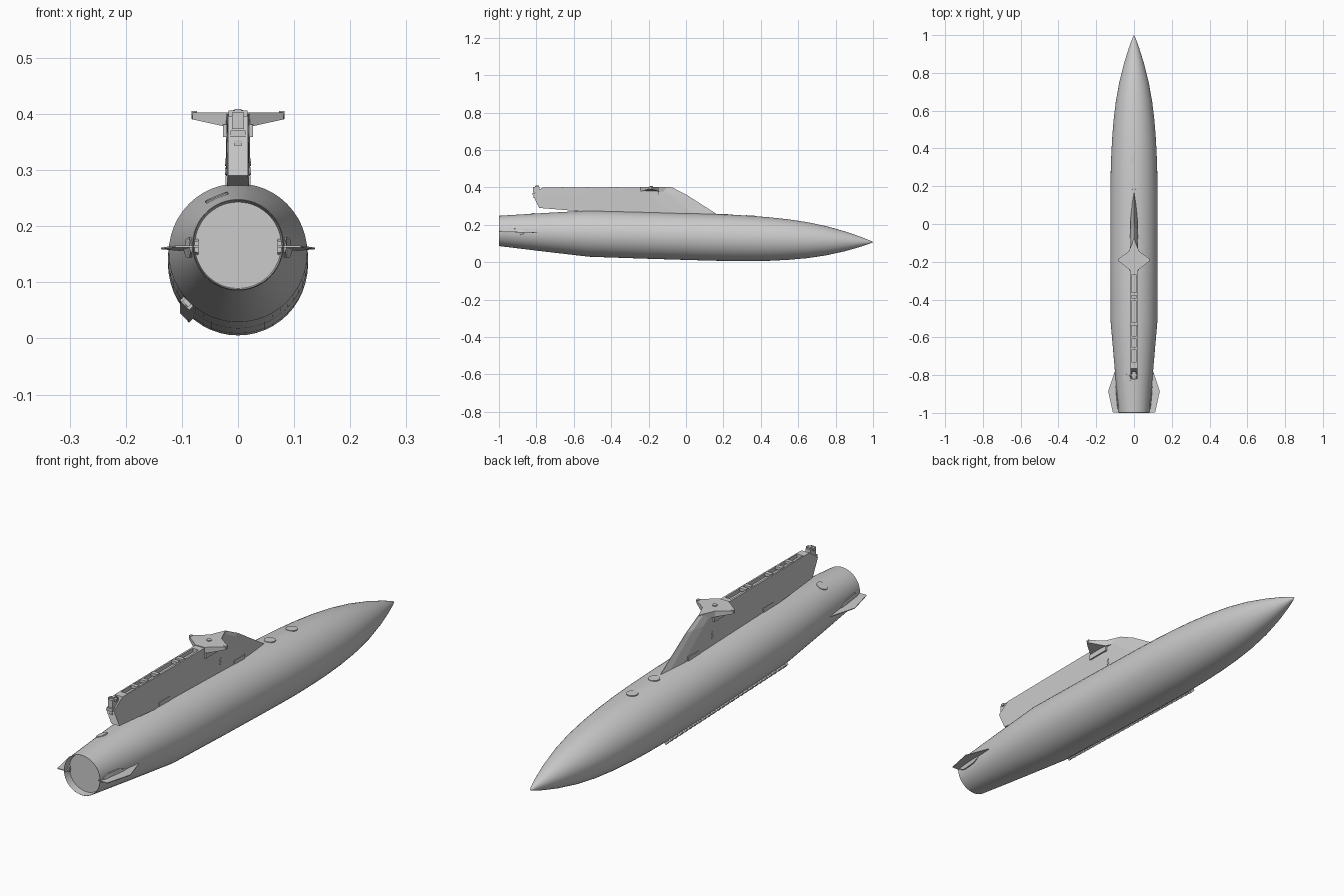
import bpy, bmesh, math
from mathutils import Matrix, Vector

cube = bpy.data.objects.get("Cube")
if cube:
    bpy.data.objects.remove(cube)

grey = bpy.data.materials.new("light_grey")
grey.use_nodes = True
COLOUR = (0.6, 0.6, 0.6, 1)
grey.diffuse_color = COLOUR
grey.node_tree.nodes["Principled BSDF"].inputs["Base Color"].default_value = COLOUR

SLOPE = -0.03  # the pod axis droops toward the nose


def axis(y):
    return 0.137 + SLOPE * y


def finish(name, bm, smooth=False):
    bmesh.ops.recalc_face_normals(bm, faces=bm.faces[:])
    mesh = bpy.data.meshes.new(name)
    bm.to_mesh(mesh)
    bm.free()
    mesh.materials.append(grey)
    obj = bpy.data.objects.new(name, mesh)
    bpy.context.collection.objects.link(obj)
    if smooth:
        bpy.ops.object.select_all(action="DESELECT")
        obj.select_set(True)
        bpy.context.view_layer.objects.active = obj
        bpy.ops.object.shade_smooth_by_angle(angle=math.radians(35))
    return obj


def add_box(bm, size, matrix):
    bmesh.ops.create_cube(bm, size=1, matrix=matrix @ Matrix.Diagonal((*size, 1)))


def box(name, size, centre):
    bm = bmesh.new()
    add_box(bm, size, Matrix.Translation(centre))
    return finish(name, bm)


def disc(name, radius, depth, matrix):
    bm = bmesh.new()
    bmesh.ops.create_cone(bm, cap_ends=True, segments=24, radius1=radius,
                          radius2=radius, depth=depth, matrix=matrix)
    return finish(name, bm)


def on_body(y, angle, radius):
    """Frame on the pod skin, local z pointing outward."""
    return (Matrix.Translation((0, y, axis(y))) @ Matrix.Rotation(SLOPE, 4, "X")
            @ Matrix.Rotation(angle, 4, "Y") @ Matrix.Translation((0, 0, radius)))


def loft(bm, rings, cap=True):
    """Skin a list of equal-length closed rings of points."""
    rows = [[bm.verts.new(p) for p in ring] for ring in rings]
    n = len(rows[0])
    for a, b in zip(rows, rows[1:]):
        for i in range(n):
            j = (i + 1) % n
            bm.faces.new((a[i], a[j], b[j], b[i]))
    if cap:
        bm.faces.new(rows[0])
        bm.faces.new(rows[-1])


# Pod body: turned profile with a recessed tail end
profile = [(-0.97, 0.0), (-0.97, 0.077), (-1, 0.080), (-0.999, 0.081), (-0.78, 0.101),
           (-0.52, 0.1235), (-0.2, 0.125), (0.1, 0.125), (0.25, 0.124), (0.35, 0.121),
           (0.45, 0.116), (0.55, 0.108), (0.65, 0.096), (0.75, 0.078), (0.85, 0.053),
           (0.93, 0.028), (0.98, 0.010), (1, 0.0)]
SIDES = 48
bm = bmesh.new()
loft(bm, [[(r * math.cos(t), y, axis(y) + r * math.sin(t))
           for t in (2 * math.pi * k / SIDES for k in range(SIDES))]
          for y, r in profile], cap=False)
bmesh.ops.remove_doubles(bm, verts=bm.verts[:], dist=0.0001)
finish("pod_body", bm, smooth=True)

# Pylon: swept leading edge, flat sides, pointed trailing edge
# columns: bottom y, bottom z, middle y, top y, half width
columns = [(0.175, 0.25, 0.0, -0.075, 0.001), (0.13, 0.245, -0.03, -0.10, 0.009),
           (0.06, 0.245, -0.09, -0.15, 0.017), (-0.05, 0.25, -0.2, -0.25, 0.021),
           (-0.52, 0.268, -0.52, -0.52, 0.020), (-0.785, 0.29, -0.82, -0.765, 0.018)]
bm = bmesh.new()
loft(bm, [[(-w, yb, zb), (w, yb, zb), (w, ym, 0.362), (w, yt, 0.4), (-w, yt, 0.4), (-w, ym, 0.362)]
          for yb, zb, ym, yt, w in columns])
pylon = finish("pylon", bm)

# Open channel along the top of the pylon
cutter = box("channel_cutter", (0.026, 0.46, 0.05), (0, -0.5, 0.41))
cutter.hide_render = True
cut = pylon.modifiers.new("channel", "BOOLEAN")
cut.operation = "DIFFERENCE"
cut.solver = "EXACT"
cut.object = cutter
bpy.context.view_layer.objects.active = pylon
bpy.ops.object.modifier_apply(modifier=cut.name)
bpy.data.objects.remove(cutter)

# Crossbars bridging the channel
bm = bmesh.new()
for y in (-0.66, -0.6, -0.53, -0.4, -0.37):
    add_box(bm, (0.03, 0.016, 0.012), Matrix.Translation((0, y, 0.397)))
finish("channel_crossbars", bm)

# Rear suspension fitting and its lower block
bm = bmesh.new()
for size, centre in (((0.022, 0.036, 0.030), (0, -0.80, 0.388)),
                     ((0.034, 0.014, 0.010), (0, -0.80, 0.401)),
                     ((0.012, 0.020, 0.014), (0, -0.795, 0.402)),
                     ((0.026, 0.020, 0.012), (0, -0.812, 0.365)),
                     ((0.014, 0.016, 0.012), (0, -0.808, 0.350))):
    add_box(bm, size, Matrix.Translation(centre))
finish("rear_fitting", bm)

# Sway brace: pointed plate with wings thinning to the tips
half = [(0, -0.08), (0.028, -0.145), (0.083, -0.185), (0.081, -0.197), (0.02, -0.245)]
outline = half + [(-x, y) for x, y in reversed(half[1:])]
bm = bmesh.new()
loft(bm, [[(x, y, 0.403) for x, y in outline],
          [(x, y, 0.377 + 0.22 * max(0, abs(x) - 0.02)) for x, y in outline]])
finish("sway_brace", bm)
disc("brace_bolt", 0.009, 0.008, Matrix.Translation((0, -0.185, 0.403)))
bm = bmesh.new()
for s in (-1, 1):
    add_box(bm, (0.012, 0.10, 0.022), Matrix.Translation((s * 0.021, -0.195, 0.37)))
    for x in (0.078,):
        add_box(bm, (0.010, 0.012, 0.008), Matrix.Translation((s * x, -0.19, 0.401)))
finish("brace_supports", bm)

# Feet joining pylon and pod
bm = bmesh.new()
for y in (-0.5, -0.02):
    add_box(bm, (0.044, 0.07, 0.022), Matrix.Translation((0, y, axis(y) + 0.127)))
finish("pylon_feet", bm)

# Small fastener caps on both pylon sides
for s, side in ((1, "left"), (-1, "right")):
    for i, z in enumerate((0.298, 0.314)):
        disc(f"{side}_pylon_cap_{i + 1}", 0.007, 0.004,
             Matrix.Translation((s * 0.021, -0.14, z)) @ Matrix.Rotation(math.pi / 2, 4, "Y"))

# Tail fins with root fairings
fin = [(0.07, -0.77), (0.102, -0.78), (0.137, -0.885), (0.112, -0.997), (0.07, -0.997)]
for s, side in ((1, "left"), (-1, "right")):
    bm = bmesh.new()
    loft(bm, [[(s * x, y, axis(y) - 0.003 + dz) for x, y in fin] for dz in (-0.0015, 0.0015)])
    finish(f"{side}_tail_fin", bm)
    bm = bmesh.new()
    loft(bm, [[(s * (r + out), y, axis(y) - 0.003 + h * k)
               for out, k in ((-0.012, -1), (0.002, -0.9), (0.005, 0), (0.002, 0.9), (-0.012, 1))]
              for y, r, h in ((-0.98, 0.082, 0.010), (-0.955, 0.085, 0.020),
                              (-0.89, 0.091, 0.018), (-0.86, 0.093, 0.006))])
    finish(f"{side}_fin_fairing", bm)

# Toothed strip low on the right flank
STRIP_ANGLE = math.pi + 0.8
bm = bmesh.new()
add_box(bm, (0.014, 0.76, 0.010), on_body(-0.13, STRIP_ANGLE, 0.126))
for k in range(26):
    add_box(bm, (0.024, 0.012, 0.010), on_body(-0.5 + 0.03 * k, STRIP_ANGLE, 0.128))
finish("side_strip", bm)

# Round access covers on the upper skin
for name, y, angle, r in (("front_cover", 0.34, 0, 0.1215), ("middle_cover", 0.2, 0, 0.1245),
                          ("rear_cover", -0.82, -0.4, 0.0975)):
    tilt = Matrix.Rotation(0.085 if y < -0.5 else 0, 4, "X")
    disc(name, 0.022, 0.004, on_body(y, angle, r) @ tilt)
